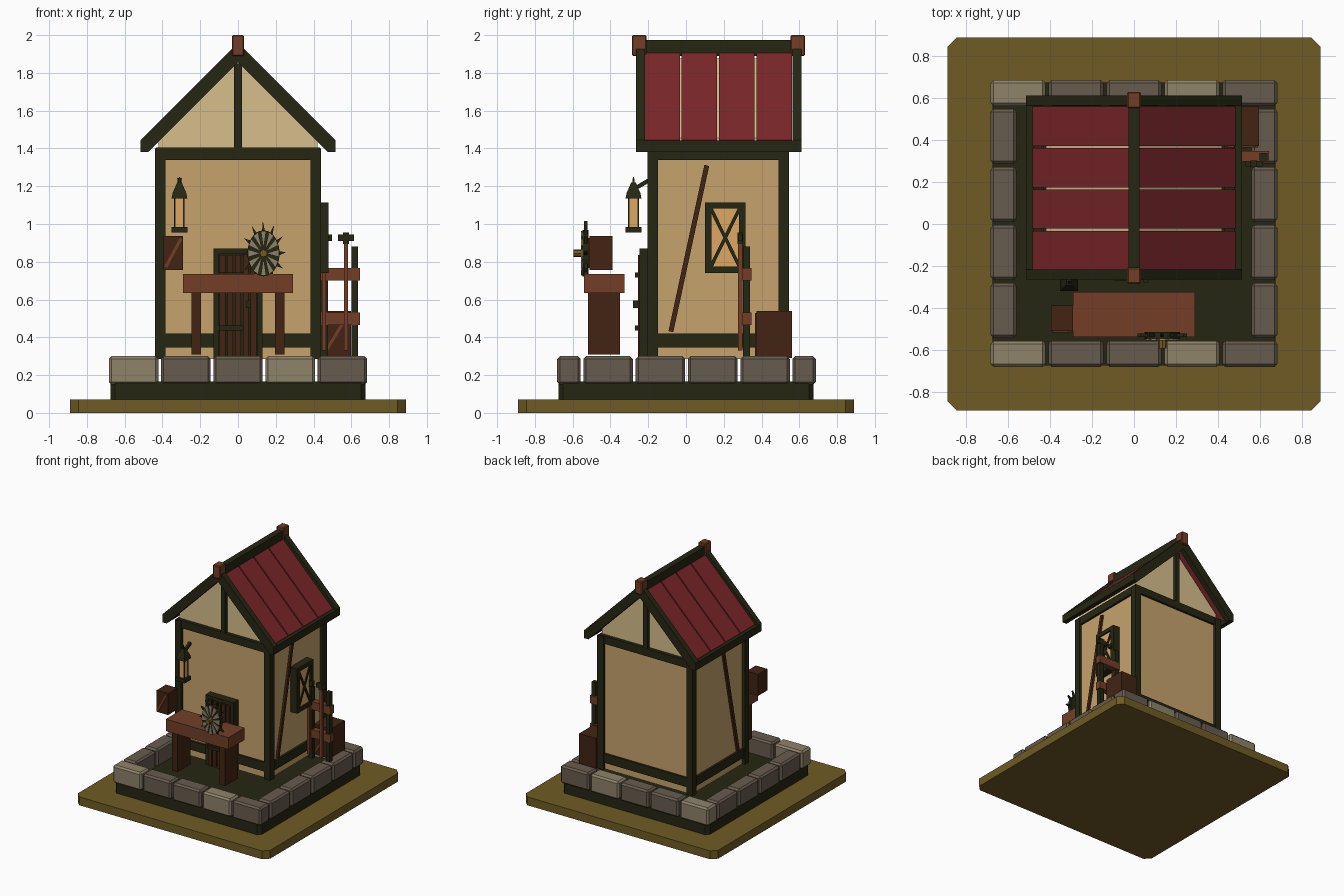
import bpy, bmesh, math
from mathutils import Vector

if "Cube" in bpy.data.objects:
    bpy.data.objects.remove(bpy.data.objects["Cube"])


def material(name, r, g, b):
    lin = [((c / 255 + 0.055) / 1.055) ** 2.4 for c in (r, g, b)]
    m = bpy.data.materials.new(name)
    m.diffuse_color = (*lin, 1)
    m.use_nodes = True
    m.node_tree.nodes["Principled BSDF"].inputs["Base Color"].default_value = m.diffuse_color
    return m


PLASTER = material("wall plaster", 198, 164, 108)
CREAM = material("gable plaster", 214, 191, 140)
TIMBER = material("dark timber", 37, 38, 18)
RED = material("red roof", 122, 38, 42)
BROWN = material("red brown wood", 114, 62, 39)
DARK = material("dark brown wood", 66, 36, 18)
EARTH = material("olive ground", 112, 91, 36)
STONE_L = material("light stone", 142, 131, 106)
STONE_D = material("dark stone", 103, 92, 78)
GLASS = material("amber glass", 222, 168, 100)


def prism(name, axis, pts, a, b, mat, bevel=0):
    """Extrude a 2D outline along an axis from a to b."""
    place = {"x": lambda p, t: (t, p[0], p[1]),
             "y": lambda p, t: (p[0], t, p[1]),
             "z": lambda p, t: (p[0], p[1], t)}[axis]
    bm = bmesh.new()
    lo = [bm.verts.new(place(p, a)) for p in pts]
    hi = [bm.verts.new(place(p, b)) for p in pts]
    n = len(pts)
    bm.faces.new(lo)
    bm.faces.new(hi)
    for i in range(n):
        bm.faces.new((lo[i], lo[(i + 1) % n], hi[(i + 1) % n], hi[i]))
    bmesh.ops.recalc_face_normals(bm, faces=bm.faces)
    if bevel:
        bmesh.ops.bevel(bm, geom=list(bm.edges), offset=bevel, segments=1,
                        affect='EDGES', profile=0.5)
    me = bpy.data.meshes.new(name)
    bm.to_mesh(me)
    bm.free()
    me.materials.append(mat)
    ob = bpy.data.objects.new(name, me)
    bpy.context.collection.objects.link(ob)
    return ob


def box(name, x0, x1, y0, y1, z0, z1, mat, bevel=0):
    return prism(name, "z", [(x0, y0), (x1, y0), (x1, y1), (x0, y1)], z0, z1, mat, bevel)


def strip(name, axis, p, q, width, a, b, mat):
    """Straight bar between two 2D points."""
    p, q = Vector(p), Vector(q)
    d = (q - p).normalized() * width / 2
    n = Vector((-d.y, d.x))
    return prism(name, axis, [p - n, q - n, q + n, p + n], a, b, mat)


def octagon(s, c):
    return [(s - c, -s), (s, c - s), (s, s - c), (s - c, s),
            (c - s, s), (-s, s - c), (-s, c - s), (c - s, -s)]


# Ground and plinth
prism("ground_slab", "z", octagon(0.89, 0.045), 0, 0.07, EARTH)
prism("plinth", "z", octagon(0.675, 0.025), 0.07, 0.165, TIMBER)

# Ring of stones
for y in (-0.62, 0.625):
    for i in range(5):
        x = (i - 2) * 0.2765
        box("row_stone", x - 0.131, x + 0.131, y - 0.062, y + 0.062, 0.15, 0.30,
            STONE_L if i % 3 == 0 else STONE_D, 0.014)
for s in (-1, 1):
    for i in range(4):
        y = 0.003 + (i - 1.5) * 0.277
        box("side_stone", s * 0.622 - 0.062, s * 0.622 + 0.062, y - 0.131, y + 0.131,
            0.15, 0.30, STONE_D, 0.014)

# Walls, posts and beams
box("walls", -0.415, 0.415, -0.18, 0.52, 0.285, 1.39, PLASTER)
for x in (-0.412, 0.412):
    for y in (-0.177, 0.517):
        box("corner_post", x - 0.028, x + 0.028, y - 0.028, y + 0.028, 0.285, 1.40, TIMBER)
for z0, z1 in ((0.345, 0.42), (1.34, 1.405)):
    for y in (-0.18, 0.52):
        box("cross_beam", -0.43, 0.43, y - 0.018, y + 0.018, z0, z1, TIMBER)
    for x in (-0.415, 0.415):
        box("side_beam", x - 0.018, x + 0.018, -0.17, 0.51, z0, z1, TIMBER)
for s in (-1, 1):
    strip("wall_brace", "x", (-0.08, 0.43), (0.11, 1.31), 0.026, s * 0.40, s * 0.432, DARK)

# Gable body and king posts
prism("gable_body", "y", [(-0.42, 1.385), (0.42, 1.385), (0.42, 1.455), (0, 1.875),
                          (-0.42, 1.455)], -0.17, 0.51, CREAM)
for y in (-0.18, 0.52):
    box("king_post", -0.02, 0.02, y - 0.018, y + 0.018, 1.40, 1.85, TIMBER)

# Roof panels, rakes, eaves, ridge
for s in (-1, 1):
    for i in range(4):
        y = -0.225 + i * 0.1975
        prism("roof_panel", "y", [(s * 0.01, 1.92), (s * 0.485, 1.445), (s * 0.485, 1.405),
                                  (s * 0.01, 1.88)], y + 0.005, y + 0.1925, RED)
    for y in (-0.265, 0.565):
        prism("rake_board", "y", [(0, 1.96), (s * 0.515, 1.445), (s * 0.515, 1.38),
                                  (s * 0.476, 1.38), (0, 1.856)], y, y + 0.047, TIMBER)
    x = s * 0.496
    box("eave_beam", x - 0.019, x + 0.019, -0.24, 0.585, 1.38, 1.442, TIMBER)
box("ridge_beam", -0.026, 0.026, -0.23, 0.575, 1.89, 1.975, TIMBER)
for y in (-0.247, 0.592):
    box("ridge_cap", -0.033, 0.033, y - 0.039, y + 0.039, 1.89, 2.0, BROWN, 0.006)

# Door
box("door_back", -0.11, 0.11, -0.225, -0.17, 0.285, 0.85, TIMBER)
for s in (-1, 1):
    box("door_jamb", s * 0.115 - 0.015, s * 0.115 + 0.015, -0.245, -0.17, 0.285, 0.87, TIMBER)
box("door_lintel", -0.13, 0.13, -0.245, -0.17, 0.84, 0.87, TIMBER)
for i in range(5):
    x = (i - 2) * 0.041
    box("door_plank", x - 0.015, x + 0.015, -0.255, -0.22, 0.29, 0.835, DARK)
for z in (0.45, 0.73):
    box("door_hinge", -0.1, 0.03, -0.27, -0.25, z - 0.013, z + 0.013, TIMBER)
box("door_handle", 0.045, 0.07, -0.28, -0.25, 0.555, 0.595, TIMBER)

# Right side window
box("window_glass", 0.41, 0.466, 0.12, 0.295, 0.76, 1.095, GLASS)
for y in (0.117, 0.298):
    box("window_side", 0.41, 0.478, y - 0.017, y + 0.017, 0.74, 1.115, TIMBER)
for z in (0.757, 1.098):
    box("window_rail", 0.41, 0.478, 0.1, 0.315, z - 0.017, z + 0.017, TIMBER)
for a, b in ((0.77, 1.085), (1.085, 0.77)):
    strip("window_cross", "x", (0.13, a), (0.285, b), 0.018, 0.46, 0.474, TIMBER)


# Lantern
def taper(name, x, y, z0, z1, r0, r1, mat):
    bpy.ops.mesh.primitive_cone_add(vertices=4, radius1=r0 * 1.414, radius2=r1 * 1.414,
                                    depth=z1 - z0, location=(x, y, (z0 + z1) / 2),
                                    rotation=(0, 0, math.pi / 4))
    ob = bpy.context.object
    ob.name = name
    ob.data.materials.append(mat)


lx, ly = -0.31, -0.278
taper("lantern_base", lx, ly, 0.955, 0.985, 0.042, 0.042, TIMBER)
taper("lantern_glass", lx, ly, 0.985, 1.135, 0.023, 0.023, GLASS)
for sx in (-1, 1):
    for sy in (-1, 1):
        taper("lantern_bar", lx + sx * 0.024, ly + sy * 0.024, 0.98, 1.14, 0.004, 0.004, TIMBER)
taper("lantern_cap", lx, ly, 1.135, 1.165, 0.042, 0.036, TIMBER)
taper("lantern_roof", lx, ly, 1.165, 1.22, 0.036, 0.012, TIMBER)
taper("lantern_stem", lx, ly, 1.21, 1.25, 0.007, 0.003, TIMBER)
strip("lantern_arm", "x", (-0.275, 1.185), (-0.19, 1.235), 0.022, lx - 0.011, lx + 0.011, TIMBER)

# Workbench
box("bench_top", -0.29, 0.29, -0.54, -0.325, 0.635, 0.735, BROWN)
for x in (-0.22, 0.22):
    box("bench_leg", x - 0.025, x + 0.025, -0.52, -0.35, 0.31, 0.64, DARK)

# Spiked wheel, taller than wide
wx, wz = 0.135, 0.845


def on_wheel(ang, r):
    return (wx + 0.7 * r * math.cos(ang), wz + r * math.sin(ang))


N = 12
prism("wheel_disc", "y", [on_wheel(math.tau * i / 24, 0.122) for i in range(24)],
      -0.548, -0.515, TIMBER)
for i in range(N):
    t = math.tau * i / N
    prism("wheel_spoke", "y", [on_wheel(t, 0.02), on_wheel(t - 0.17, 0.12),
                               on_wheel(t + 0.17, 0.12)], -0.556, -0.545, STONE_L)
    prism("wheel_spike", "y", [on_wheel(t - 0.1, 0.115), on_wheel(t + 0.03, 0.17),
                               on_wheel(t + 0.1, 0.115)], -0.54, -0.522, TIMBER)
prism("wheel_hub", "y", [(wx + 0.02 * math.cos(math.tau * i / 8),
                          wz + 0.02 * math.sin(math.tau * i / 8)) for i in range(8)],
      -0.595, -0.52, EARTH)

# Crates, each with a diagonal slat on the front
for x0, x1, y0, y1, z0, z1 in ((-0.395, -0.29, -0.51, -0.388, 0.757, 0.937),
                               (0.44, 0.597, 0.372, 0.56, 0.29, 0.54)):
    box("crate", x0, x1, y0, y1, z0, z1, DARK)
    strip("crate_slat", "y", (x0 + 0.012, z0 + 0.015), (x1 - 0.012, z1 - 0.015), 0.016,
          y0 - 0.007, y0, BROWN)

# Tool rack with two hanging tools
for x in (0.458, 0.618):
    box("rack_post", x - 0.018, x + 0.018, 0.303, 0.338, 0.285, 0.88, TIMBER)
for z in (0.498, 0.733):
    box("rack_rail", 0.44, 0.645, 0.298, 0.348, z - 0.033, z + 0.033, BROWN)
for x in (0.455, 0.572):
    box("tool_shaft", x - 0.011, x + 0.011, 0.276, 0.298, 0.33, 0.92, BROWN)
    box("tool_head", x - 0.042, x + 0.042, 0.274, 0.3, 0.91, 0.945, TIMBER)
    box("tool_tip", x - 0.016, x + 0.016, 0.272, 0.302, 0.895, 0.955, TIMBER)
